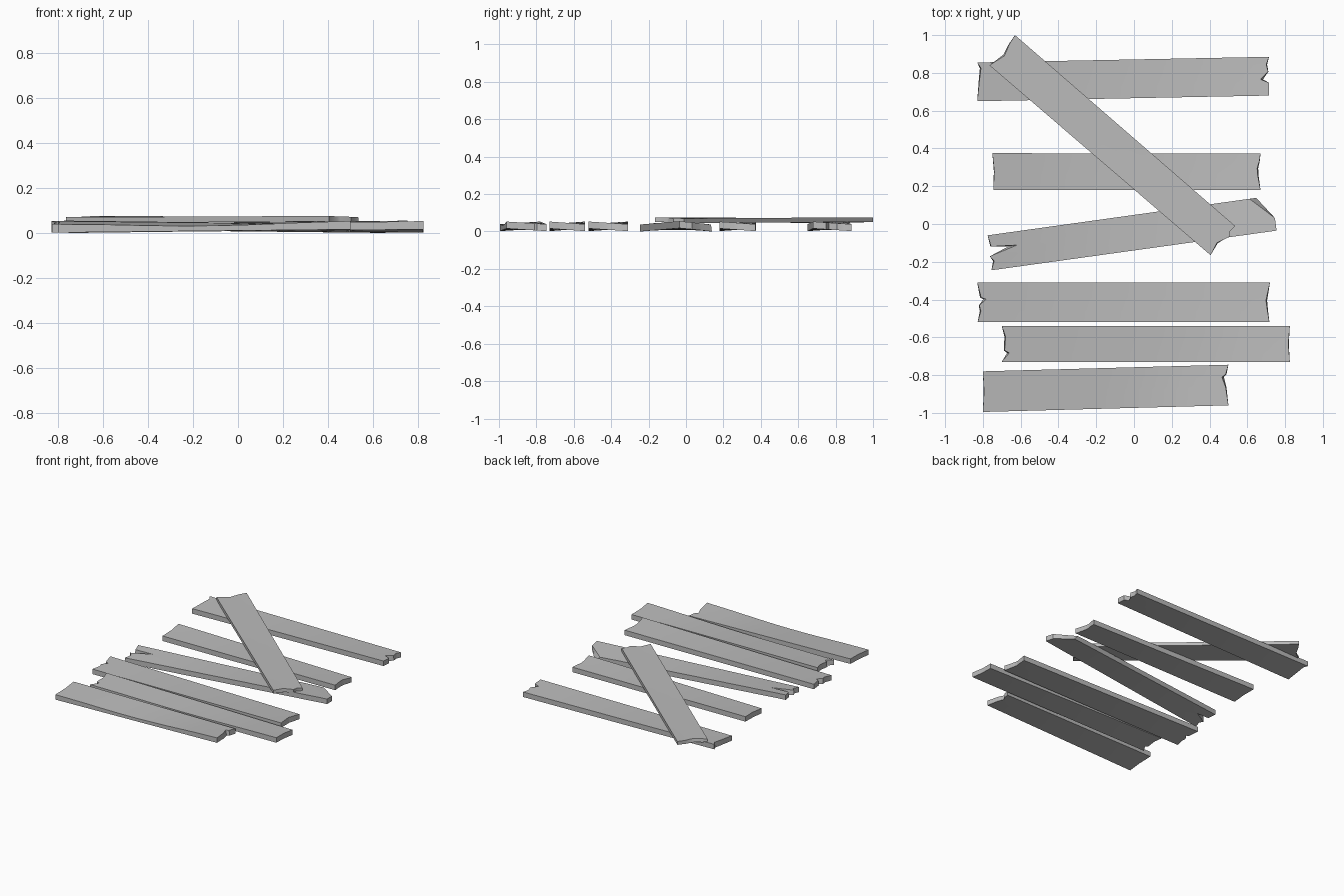
import bpy, bmesh
from mathutils import Vector

cube = bpy.data.objects.get("Cube")
if cube:
    bpy.data.objects.remove(cube, do_unlink=True)

grey = bpy.data.materials.new("plain_grey")
grey.use_nodes = True
colour = (0.5, 0.5, 0.5, 1)
grey.diffuse_color = colour
grey.node_tree.nodes["Principled BSDF"].inputs["Base Color"].default_value = colour

STEPS = 12


def depth_at(profile, t):
    """Depth of a broken end at fraction t across the plank."""
    for (t0, d0), (t1, d1) in zip(profile, profile[1:]):
        if t <= t1:
            return d0 + (d1 - d0) * (t - t0) / (t1 - t0)
    return profile[-1][1]


def plank(name, corners, left, right, z=0.034, thick=0.037, twist=0.007, sag=0.0):
    """Board between four corners (left front/back, right front/back) with splintered ends."""
    lf, lb, rf, rb = (Vector(c) for c in corners)
    along = (rf + rb - lf - lb).normalized()
    across = sorted({t for t, d in left + right})
    stations = [0] + [0.16 + 0.68 * i / (STEPS - 2) for i in range(STEPS - 1)] + [1]
    bm = bmesh.new()

    def layer(side):
        rows = []
        wear = 1 if side > 0 else 0.7
        for s in stations:
            row = []
            for t in across:
                p = lf.lerp(lb, t).lerp(rf.lerp(rb, t), s)
                if s == 0:
                    p = p + along * depth_at(left, t) * wear
                elif s == 1:
                    p = p - along * depth_at(right, t) * wear
                warp = twist * (2 * s - 1) * (1 - 2 * t)
                dip = sag * (4 * s * (1 - s)) ** 2 * (1 - t) if side > 0 else 0
                row.append(bm.verts.new((p.x, p.y, z + side * thick / 2 + warp - dip)))
            rows.append(row)
        return rows

    top, base = layer(1), layer(-1)
    for rows in (top, base):
        for a, b in zip(rows, rows[1:]):
            for j in range(len(across) - 1):
                bm.faces.new((a[j], b[j], b[j + 1], a[j + 1]))
    # long edges and broken ends
    rims = [([r[k] for r in top], [r[k] for r in base]) for k in (0, -1)]
    rims += [(top[k], base[k]) for k in (0, -1)]
    for a, b in rims:
        for i in range(len(a) - 1):
            bm.faces.new((a[i], a[i + 1], b[i + 1], b[i]))
    bmesh.ops.recalc_face_normals(bm, faces=bm.faces)

    mesh = bpy.data.meshes.new(name)
    bm.to_mesh(mesh)
    bm.free()
    mesh.materials.append(grey)
    obj = bpy.data.objects.new(name, mesh)
    bpy.context.collection.objects.link(obj)
    bpy.ops.object.select_all(action="DESELECT")
    obj.select_set(True)
    bpy.context.view_layer.objects.active = obj
    bpy.ops.object.shade_smooth_by_angle(angle=0.6)


# Flat boards, from the back of the stack to the front
plank("back_plank", [(-.83, .65), (-.83, .855), (.715, .68), (.715, .885)],
      [(0, 0), (.55, .012), (.85, .02), (1, 0)],
      [(0, 0), (.33, 0), (.42, .045), (.62, .005), (.8, .015), (1, 0)])
plank("middle_plank", [(-.745, .18), (-.75, .375), (.67, .18), (.67, .372)],
      [(0, 0), (.5, .008), (1, 0)],
      [(0, 0), (.4, .015), (.6, .018), (.8, .006), (1, 0)])
plank("tilted_plank", [(-.755, -.245), (-.775, -.06), (.755, -.035), (.73, .15)],
      [(0, 0), (.25, .02), (.4, 0), (.61, .15), (.67, .012), (1, 0)],
      [(0, 0), (.36, 0), (1, .12)], twist=.009)
plank("wide_plank", [(-.828, -.52), (-.83, -.31), (.717, -.52), (.72, -.31)],
      [(0, 0), (.28, .018), (.42, .01), (.58, .045), (.62, .02), (1, 0)],
      [(0, 0), (.3, .012), (.55, .02), (1, 0)])
plank("long_plank", [(-.70, -.73), (-.70, -.54), (.825, -.73), (.825, -.54)],
      [(0, 0), (.25, .04), (.32, .015), (.7, .02), (1, 0)],
      [(0, 0), (.5, .008), (1, 0)], sag=.008)
plank("front_plank", [(-.80, -.995), (-.80, -.78), (.50, -.96), (.50, -.745)],
      [(0, 0), (.5, .006), (1, 0)],
      [(0, 0), (.45, .015), (.7, .035), (.76, .015), (1, 0)], sag=.014)

# Board lying diagonally on top
plank("diagonal_plank", [(-.765, .84), (-.63, 1.0), (.405, -.165), (.535, -.01)],
      [(0, 0), (.43, .028), (.73, .008), (1, 0)],
      [(0, 0), (.36, .016), (.68, -.014), (.81, .002), (1, 0)],
      z=.067, thick=.025, twist=.003)

# Settle the stack on the ground
boards = [o for o in bpy.data.objects if o.name.endswith("_plank")]
low = min(v.co.z for o in boards for v in o.data.vertices)
for o in boards:
    for v in o.data.vertices:
        v.co.z -= low
